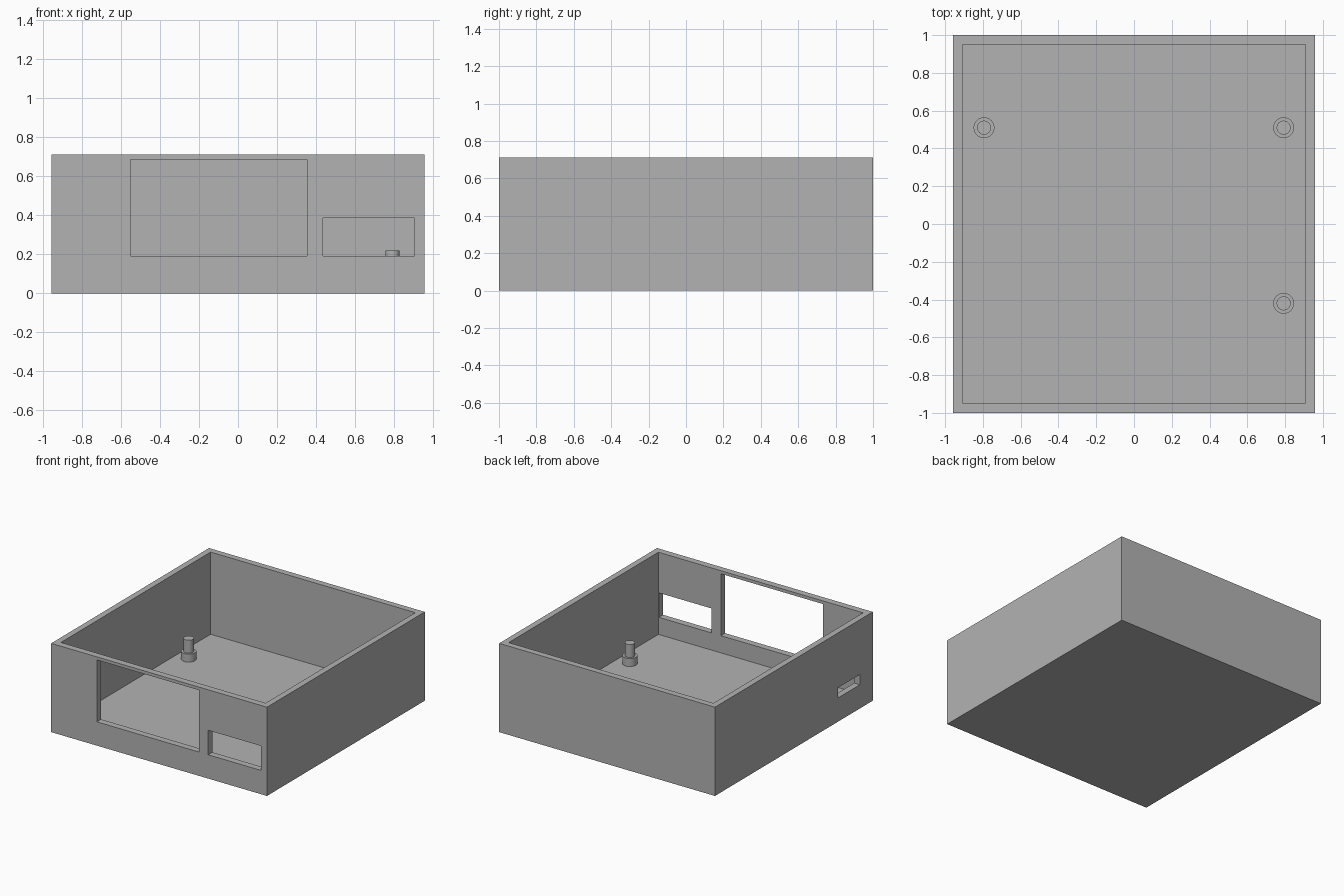
import bpy
import math

if "Cube" in bpy.data.objects:
    bpy.data.objects.remove(bpy.data.objects["Cube"])

# Single plain grey plastic
grey = bpy.data.materials.new("grey_plastic")
grey.diffuse_color = (0.45, 0.45, 0.45, 1)
grey.use_nodes = True
grey.node_tree.nodes["Principled BSDF"].inputs["Base Color"].default_value = grey.diffuse_color


def box(name, x, y, z):
    """Box from (min, max) ranges on each axis."""
    mid = [(a + b) / 2 for a, b in (x, y, z)]
    bpy.ops.mesh.primitive_cube_add(size=1, location=mid)
    ob = bpy.context.object
    ob.name = name
    ob.scale = [b - a for a, b in (x, y, z)]
    bpy.ops.object.transform_apply(location=True, rotation=True, scale=True)
    ob.data.materials.append(grey)
    return ob


def cylinder(name, x, y, radius, z0, z1):
    bpy.ops.mesh.primitive_cylinder_add(
        vertices=48, radius=radius, depth=z1 - z0, location=(x, y, (z0 + z1) / 2))
    ob = bpy.context.object
    ob.name = name
    ob.data.materials.append(grey)
    bpy.ops.object.shade_smooth_by_angle(angle=math.radians(35))
    return ob


def cut(target, cutter):
    mod = target.modifiers.new("cut", 'BOOLEAN')
    mod.operation = 'DIFFERENCE'
    mod.solver = 'EXACT'
    mod.object = cutter
    bpy.context.view_layer.objects.active = target
    bpy.ops.object.modifier_apply(modifier=mod.name)
    bpy.data.objects.remove(cutter)


W, H, FLOOR = 0.957, 0.712, 0.053
SILL = 0.191

# Open-topped enclosure
case = box("case", (-W, W), (-1, 1), (0, H))
cut(case, box("cavity", (-0.908, 0.908), (-0.947, 0.95), (FLOOR, 1)))

# Front openings, and the slot in the left wall
cut(case, box("large_window", (-0.552, 0.354), (-1.1, -0.9), (SILL, 0.687)))
cut(case, box("small_window", (0.436, 0.904), (-1.1, -0.9), (SILL, 0.387)))
cut(case, box("side_slot", (-1.1, -0.85), (-0.835, -0.557), (SILL, 0.272)))

# Three stepped mounting posts
for i, (x, y) in enumerate([(-0.794, 0.51), (0.792, 0.51), (0.792, -0.42)], 1):
    cylinder(f"post_base_{i}", x, y, 0.055, FLOOR - 0.02, 0.117)
    cylinder(f"post_pin_{i}", x, y, 0.037, 0.1, 0.221)
